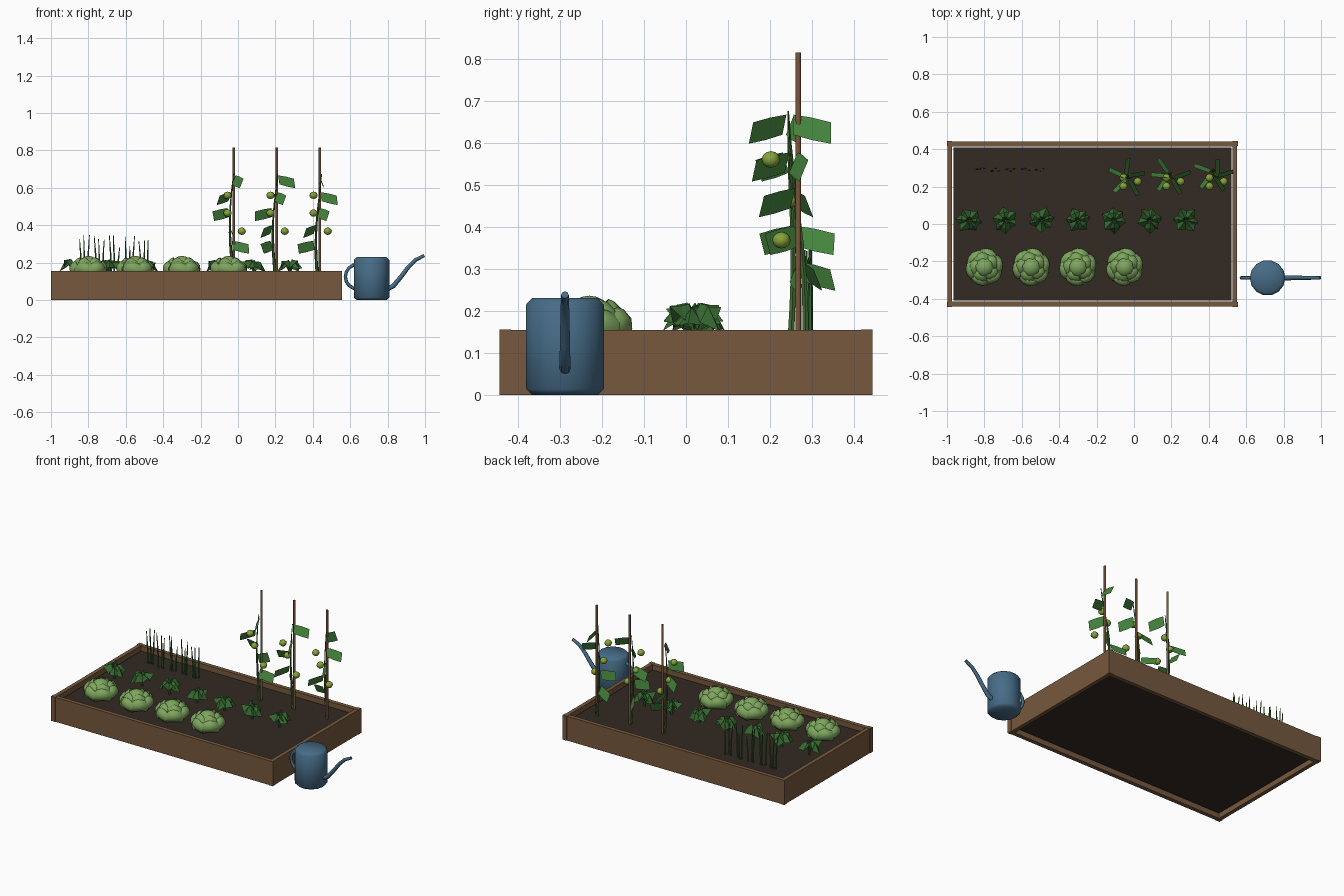
import bpy, bmesh, math, random
from mathutils import Vector

if "Cube" in bpy.data.objects:
    bpy.data.objects.remove(bpy.data.objects["Cube"])

random.seed(4)
SOIL_Z = 0.125


def mat(name, r, g, b):
    m = bpy.data.materials.new(name)
    lin = [((c / 255 + 0.055) / 1.055) ** 2.4 for c in (r, g, b)]
    m.diffuse_color = (*lin, 1)
    m.use_nodes = True
    m.node_tree.nodes["Principled BSDF"].inputs["Base Color"].default_value = m.diffuse_color
    return m


WOOD = mat("wood", 118, 88, 61)
STAKE = mat("stake wood", 122, 86, 60)
SOIL = mat("soil", 51, 42, 34)
CAN = mat("can blue", 70, 108, 135)
CABBAGE = mat("cabbage green", 126, 166, 94)
LEAF = mat("tomato leaf green", 68, 132, 60)
DARK = mat("dark leaf green", 54, 106, 48)
STEM = mat("stem green", 62, 105, 48)
FRUIT = mat("unripe fruit", 134, 164, 58)


def finish(bm, name, material, smooth=None):
    """Turn a bmesh into an object; smooth is the sharp-edge angle in degrees."""
    me = bpy.data.meshes.new(name)
    bm.to_mesh(me)
    bm.free()
    me.materials.append(material)
    ob = bpy.data.objects.new(name, me)
    bpy.context.collection.objects.link(ob)
    if smooth:
        me.shade_smooth()
        me.set_sharp_from_angle(angle=math.radians(smooth))
    return ob


def box(name, material, x0, x1, y0, y1, z0, z1):
    bm = bmesh.new()
    bmesh.ops.create_cube(bm, size=1)
    for v in bm.verts:
        v.co = ((x0 + x1) / 2 + v.co.x * (x1 - x0), (y0 + y1) / 2 + v.co.y * (y1 - y0),
                (z0 + z1) / 2 + v.co.z * (z1 - z0))
    return finish(bm, name, material)


def add_tube(bm, pts, radii, sides=6):
    """Sweep a polygon along a path of points."""
    pts = [Vector(p) for p in pts]
    rings = []
    for i, p in enumerate(pts):
        t = (pts[min(i + 1, len(pts) - 1)] - pts[max(i - 1, 0)]).normalized()
        u = t.cross(Vector((0, 1, 0.01))).normalized()
        w = t.cross(u)
        rings.append([bm.verts.new(p + radii[i] * (u * math.cos(k * math.tau / sides) + w * math.sin(k * math.tau / sides)))
                      for k in range(sides)])
    for a, b in zip(rings, rings[1:]):
        for k in range(sides):
            bm.faces.new((a[k], a[(k + 1) % sides], b[(k + 1) % sides], b[k]))
    bm.faces.new(rings[0])
    bm.faces.new(rings[-1])
    bmesh.ops.recalc_face_normals(bm, faces=bm.faces)


def add_grid(bm, rows):
    """Skin a sheet through rows of points."""
    vs = [[bm.verts.new(p) for p in r] for r in rows]
    for a, b in zip(vs, vs[1:]):
        for k in range(len(a) - 1):
            bm.faces.new((a[k], a[k + 1], b[k + 1], b[k]))


def add_ball(bm, c, r, sides=8, rings=6, squash=1.0):
    new = bmesh.ops.create_uvsphere(bm, u_segments=sides, v_segments=rings, radius=r)["verts"]
    for v in new:
        v.co = Vector((v.co.x, v.co.y, v.co.z * squash)) + Vector(c)


# raised bed: boards, corner posts, soil
for side, s in (("front", -1), ("back", 1)):
    y0, y1 = sorted((s * 0.415, s * 0.441))
    box(side + "_board", WOOD, -0.986, 0.541, y0, y1, 0, 0.154)
    for end, xa, xb in (("left", -1.0, -0.972), ("right", 0.527, 0.555)):
        p0, p1 = sorted((s * 0.416, s * 0.444))
        box(f"{side}_{end}_post", WOOD, xa, xb, p0, p1, 0, 0.155)
box("left_board", WOOD, -0.997, -0.972, -0.43, 0.43, 0, 0.154)
box("right_board", WOOD, 0.527, 0.552, -0.43, 0.43, 0, 0.154)
box("soil", SOIL, -0.966, 0.521, -0.408, 0.408, 0.028, SOIL_Z)

# cabbages: round heart wrapped in two rings of cupped, overlapping leaves
OUTER = [(0.04, 0.125), (0.085, 0.138), (0.102, 0.16), (0.1, 0.185), (0.084, 0.204), (0.07, 0.208)]
INNER = [(0.06, 0.15), (0.082, 0.178), (0.078, 0.204), (0.06, 0.222), (0.046, 0.228)]
for i in range(4):
    cx, cy = -0.8 + 0.25 * i, -0.23
    bm = bmesh.new()
    add_ball(bm, (cx, cy, 0.178), 0.058, 14, 10, 1.0)
    for profile, count, half, off in ((OUTER, 6, 0.6, 0.2), (INNER, 5, 0.68, 0.5)):
        for k in range(count):
            a = off + k * math.tau / count + random.uniform(-0.08, 0.08)
            rows = []
            for j, (r, z) in enumerate(profile):
                w = half * (0.65 if j == len(profile) - 1 else 1)
                row = []
                for t in (-1, -0.5, 0, 0.5, 1):
                    rr = r * (1.0 - 0.09 * t * t + 0.05 * t)
                    row.append((cx + rr * math.cos(a + t * w), cy + rr * math.sin(a + t * w), z - 0.014 * t * t))
                rows.append(row)
            add_grid(bm, rows)
    finish(bm, f"cabbage_{i + 1}", CABBAGE, 50)

# middle row: low plants with broad, folded leaves arching over to pointed tips
for i in range(7):
    cx, cy = -0.88 + 0.193 * i, 0.02
    bm = bmesh.new()
    for k in range(6):
        a = i * 0.7 + k * math.tau / 6 + random.uniform(-0.25, 0.25)
        s = random.uniform(0.88, 1.05)
        d, n = Vector((math.cos(a), math.sin(a), 0)), Vector((-math.sin(a), math.cos(a), 0))
        tip = random.choice((0.03, 0.05, 0.085))
        rows = []
        for r, z, w in ((0.003, 0.04, 0.008), (0.016, 0.09, 0.02), (0.04, 0.085, 0.031), (0.07, tip, 0.002)):
            c = Vector((cx, cy, SOIL_Z + z * s)) + d * r * s
            drop = Vector((0, 0, -1.3 * w))
            rows.append((c - n * w + drop, c, c + n * w + drop))
        add_grid(bm, rows)
    add_tube(bm, [(cx, cy, SOIL_Z), (cx, cy, SOIL_Z + 0.07)], [0.008, 0.006])
    finish(bm, f"leafy_plant_{i + 1}", DARK)

# onion shoots: thin tapering spikes, three to a plant
for i in range(5):
    bm = bmesh.new()
    for k in (-1, 0, 1):
        x, y = -0.82 + 0.08 * i + 0.016 * k, 0.29 + random.uniform(-0.008, 0.008)
        h = random.uniform(0.15, 0.225)
        lean = 0.008 * k + random.uniform(-0.006, 0.006)
        add_tube(bm, [(x, y, SOIL_Z), (x + lean * 0.4, y, SOIL_Z + h * 0.55), (x + lean, y, SOIL_Z + h)],
                 [0.005, 0.0045, 0.002], 5)
    finish(bm, f"onion_shoots_{i + 1}", DARK)

# tomatoes: stake, vine, five drooping leaves, three fruits
LEAF_ANGLES = ((10, 82, 154, 226, 298), (125, 235, 175, 300, 20), (160, 232, 304, 16, 88))
for i, angles in enumerate(LEAF_ANGLES):
    sx, sy = -0.022 + 0.23 * i, 0.267
    bm = bmesh.new()
    add_tube(bm, [(sx, sy, 0.1), (sx, sy, 0.815)], [0.007, 0.007], 8)
    finish(bm, f"stake_{i + 1}", STAKE, 50)

    def vine(z):
        f = (z - SOIL_Z) / 0.55
        return Vector((sx - 0.002 - 0.02 * math.sin(math.pi * f + 0.3 * i),
                       sy - 0.018 + 0.018 * i * (1 - f) + 0.006 * math.sin(5 * f), z))

    bm = bmesh.new()
    zs = [SOIL_Z + 0.55 * j / 7 for j in range(8)]
    add_tube(bm, [vine(z) for z in zs], [0.009 - 0.001 * j for j in range(8)])
    finish(bm, f"tomato_vine_{i + 1}", STEM, 50)

    bm = bmesh.new()
    for deg, z in zip(angles, (0.295, 0.38, 0.47, 0.555, 0.645)):
        a = math.radians(deg)
        d = Vector((math.cos(a), math.sin(a), -0.22))
        n = Vector((-math.sin(a) * 0.4, math.cos(a) * 0.4, 0.92)) * 0.029
        rows = []
        for r, w in ((0.01, 0.9), (0.055, 1.0), (0.1, 0.95)):
            c = vine(z) + d * r
            rows.append((c - n * w, c + n * w))
        add_grid(bm, rows)
    finish(bm, f"tomato_leaves_{i + 1}", LEAF)

    bm = bmesh.new()
    for dx, dy, z in ((-0.034, -0.065, 0.56), (-0.034, -0.02, 0.465), (0.042, -0.04, 0.368)):
        add_ball(bm, (sx + dx, sy + dy, z), 0.022, 8, 6, 0.9)
    finish(bm, f"tomatoes_{i + 1}", FRUIT, 60)

# watering can: closed body with bevelled rims, spout, handle
CX, CY, N = 0.714, -0.288, 14
bm = bmesh.new()
rings = []
for r, z in ((0.08, 0), (0.095, 0.014), (0.095, 0.215), (0.08, 0.23)):
    rings.append([bm.verts.new((CX + r * math.cos(k * math.tau / N), CY + r * math.sin(k * math.tau / N), z))
                  for k in range(N)])
for a, b in zip(rings, rings[1:]):
    for k in range(N):
        bm.faces.new((a[k], a[(k + 1) % N], b[(k + 1) % N], b[k]))
bm.faces.new(rings[0][::-1])
bm.faces.new(rings[-1])
finish(bm, "can_body", CAN, 50)

bm = bmesh.new()
add_tube(bm, [(0.79, CY, 0.055), (0.83, CY, 0.075), (0.87, CY, 0.122), (0.91, CY, 0.175), (0.95, CY, 0.215), (0.996, CY, 0.238)],
         [0.013, 0.013, 0.012, 0.011, 0.01, 0.009], 8)
finish(bm, "can_spout", CAN, 60)

bm = bmesh.new()
arc = [(0.64 - 0.066 * math.sin(math.pi * k / 8), CY, 0.125 + 0.066 * math.cos(math.pi * k / 8)) for k in range(9)]
add_tube(bm, arc, [0.009] * 9, 8)
finish(bm, "can_handle", CAN, 60)
